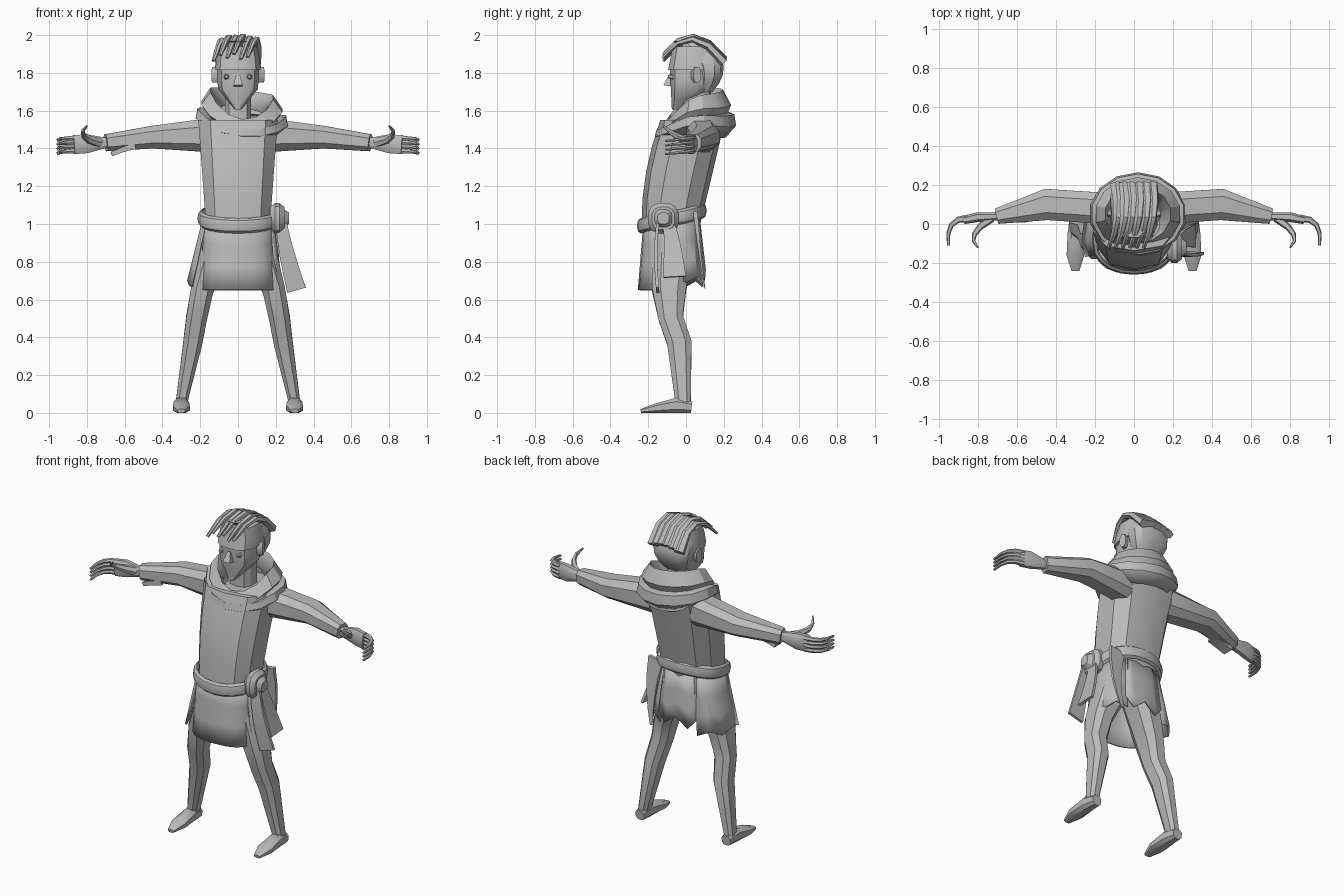
import bpy
import bmesh
from math import sin, cos, pi, radians, copysign
from mathutils import Vector

cube = bpy.data.objects.get("Cube")
if cube:
    bpy.data.objects.remove(cube)

ALONG_X, ALONG_Y, ALONG_Z = Vector((1, 0, 0)), Vector((0, 1, 0)), Vector((0, 0, 1))
shade = (.5, .5, .5, 1)
grey = bpy.data.materials.new("plain grey")
grey.use_nodes = True
grey.diffuse_color = shade
grey.node_tree.nodes["Principled BSDF"].inputs["Base Color"].default_value = shade


def skin(name, rings, cap=True, closed=True, mirror=False, thick=0):
    """Bridge rings of points into one surface and make it an object."""
    bm = bmesh.new()
    loops = [[bm.verts.new(point) for point in ring] for ring in rings]
    count = len(loops[0])
    for low, high in zip(loops, loops[1:]):
        for i in range(count if closed else count - 1):
            j = (i + 1) % count
            bm.faces.new((low[i], low[j], high[j], high[i]))
    if cap:
        bm.faces.new(loops[0])
        bm.faces.new(loops[-1])
    bmesh.ops.recalc_face_normals(bm, faces=bm.faces)
    mesh = bpy.data.meshes.new(name)
    bm.to_mesh(mesh)
    bm.free()
    mesh.materials.append(grey)
    part = bpy.data.objects.new(name, mesh)
    bpy.context.collection.objects.link(part)
    bpy.ops.object.select_all(action='DESELECT')
    part.select_set(True)
    bpy.context.view_layer.objects.active = part
    bpy.ops.object.shade_smooth_by_angle(angle=radians(30))
    if thick:
        part.modifiers.new("Thickness", 'SOLIDIFY').thickness = thick
    if mirror:
        part.modifiers.new("Mirror", 'MIRROR')


def soft(value, power=.75):
    return copysign(abs(value) ** power, value)


def outline(centre, half_a, half_b, sides):
    """Rounded-box cross-section spanned by two half vectors."""
    angles = [2 * pi * (i + .5) / sides for i in range(sides)]
    fit = soft(cos(pi / sides))
    return [centre + half_a * soft(cos(a)) / fit + half_b * soft(sin(a)) / fit for a in angles]


def chain(name, path, side, sides=8, **options):
    """Solid along points, each followed by its half width and half thickness."""
    points = [Vector(step[:3]) for step in path]
    rings = []
    for i, (point, step) in enumerate(zip(points, path)):
        ahead = points[min(i + 1, len(points) - 1)]
        tangent = (ahead - points[max(i - 1, 0)]).normalized()
        across = (side - tangent * side.dot(tangent)).normalized()
        wide, thick = step[3:]
        rings.append(outline(point, across * wide, tangent.cross(across) * thick, sides))
    skin(name, rings, **options)


def strand(name, start, bend, end, side, wide, thick, taper=.6, sides=6, **options):
    """Curved piece with a width that changes towards its end."""
    path = []
    for i in range(5):
        t = i / 4
        point = Vector(start).lerp(Vector(bend), t).lerp(Vector(bend).lerp(Vector(end), t), t)
        path.append((*point, wide * (1 - taper * t), thick * (1 - max(taper, 0) * t)))
    chain(name, path, side, sides, **options)


def upright(name, bottom, top, rule, steps=4, sides=10):
    """Stack of level sections; the rule gives half width, front and back."""
    rings = []
    for i in range(steps + 1):
        t = i / steps
        half, front, back = rule(t)
        centre = Vector((0, (front + back) / 2, bottom + (top - bottom) * t))
        rings.append(outline(centre, ALONG_X * half, ALONG_Y * (back - front) / 2, sides))
    skin(name, rings)


# Torso and neck
upright("tunic_body", 1, 1.55, lambda t: (.17 + .04 * t, -.23 + .1 * t * t, .07 + .13 * t))
upright("neck", 1.5, 1.74, lambda t: (.07, -.02, .13), steps=1)


# Skirt panels around the hips, with zigzag hems
def panel(name, first, last, flare, hem, zigzag=0, steps=4):
    rings = []
    for row in range(4):
        t = row / 3
        ring = []
        for i in range(steps + 1):
            a = radians(first + (last - first) * i / steps)
            drop = 1.02 - hem - zigzag * (i % 2)
            ring.append((soft(cos(a)) * (.19 + flare * t),
                         soft(sin(a)) * (.15 + .03 * t) - .075,
                         1.02 - drop * t))
        rings.append(ring)
    skin(name, rings, cap=False, closed=False, thick=.012)


panel("skirt_front", 195, 345, .02, .65, steps=8)
panel("skirt_left", -25, 65, .04, .69, .03)
panel("skirt_right", 115, 205, .08, .67, .03)
panel("skirt_back", 60, 120, .03, .76, -.06)


# Belt, sagging at the front
def hip_ring(grow, lift):
    angles = [pi * i / 10 for i in range(20)]
    return [(cos(a) * (.19 + grow), soft(sin(a)) * (.16 + grow) - .075,
             1.03 + .04 * sin(a) + lift) for a in angles]


skin("belt", [hip_ring(.02 * abs(sin(a)) + .005, .04 * cos(a))
              for a in [pi * i / 4 for i in range(5)]], cap=False)

# Round coil and hanging strips at the left hip
chain("coil_outer", [(.17 + .025 * i, -.12, 1.03, r, r)
                     for i, r in enumerate((.06, .08, .08, .06))], ALONG_Y, 12)
chain("coil_inner", [(.24, -.12, 1.03, .05, .05), (.27, -.12, 1.03, .03, .03)], ALONG_Y, 12)
strand("ribbon_front", (.23, -.15, 1), (.25, -.17, .85), (.31, -.15, .65),
       ALONG_X, .03, .008, -.7, 4)
strand("ribbon_side", (.23, -.09, 1), (.25, -.07, .9), (.31, -.06, .72),
       ALONG_Y, .03, .008, -1, 4)
strand("belt_tail", (.17, .05, 1.06), (.21, .07, .85), (.17, .1, .66),
       ALONG_X, .05, .012, .8, 4)

# Legs and feet
chain("leg", [(.1, -.07, .9, .09, .11), (.19, -.09, .65, .06, .09), (.22, -.08, .5, .055, .065),
              (.24, -.035, .37, .05, .065), (.3, -.015, .05, .03, .04)], ALONG_X, mirror=True)
chain("foot", [(.3, y, tall, wide, tall) for y, wide, tall in
               ((.03, .03, .03), (-.05, .04, .04), (-.16, .045, .025), (-.24, .02, .01))],
      ALONG_X, mirror=True)

# Sleeves and loose cuff
chain("sleeve", [(.15, .08, 1.47, .08, .09), (.45, .1, 1.46, .08, .06),
                 (.7, .04, 1.43, .04, .045)], ALONG_Y, mirror=True)
strand("right_cuff_flap", (-.55, .05, 1.41), (-.6, .04, 1.4), (-.67, .04, 1.37),
       ALONG_Y, .04, .015, .2, 4)

# Hands
chain("palm", [(.69, .04, 1.43, .02, .025), (.8, .035, 1.425, .025, .05),
               (.87, .02, 1.42, .02, .05)], ALONG_Y, mirror=True)
for finger in ("little", "ring", "middle", "index"):
    z = 1.385 + .023 * ("little", "ring", "middle", "index").index(finger)
    strand(finger + "_finger", (.85, .03, z), (.97, .03, z), (.95, -.11, z - .015),
           ALONG_Z, .013, .017, mirror=True)
strand("thumb", (.73, .03, 1.43), (.87, -.06, 1.46), (.8, -.12, 1.52),
       ALONG_Z, .024, .02, .8, mirror=True)

# Cowl: folded rings dipping to a point in front
cowl = []
folds = ((.11, 1.6), (.17, 1.7), (.22, 1.63), (.2, 1.6), (.24, 1.6), (.25, 1.55), (.19, 1.5))
for layer, (radius, height) in enumerate(folds):
    ring = []
    for i in range(14):
        a = 2 * pi * (i + .5) / 14
        front, back = max(-sin(a), 0), max(sin(a), 0)
        dip = (.16 - .015 * layer) * front ** 1.3 - (.02 - .01 * layer) * back
        ring.append((.02 + radius * cos(a), .05 + .86 * radius * sin(a),
                     height - dip - .02 * cos(a)))
    cowl.append(ring)
skin("cowl", cowl, cap=False, thick=.006)

# Head with a pointed jaw and a brow that overhangs the face
upright("face", 1.605, 1.82, lambda t: (.11 * min(1, .15 + 1.6 * t), -.075 - .01 * t,
                                        .21 * t ** .5 - .03), sides=12)
upright("brow", 1.815, 1.94, lambda t: (.12 - .02 * t * t, -.095 + .025 * t, .18 - .03 * t),
        steps=2, sides=12)


# Hair cap and swept locks running from crown to forehead
def cap_section(t):
    bulge = sin(pi * (.2 + .65 * t))
    return .122 * bulge, .06 - .13 * t ** 3, .06 + .14 * bulge


upright("hair_cap", 1.7, 1.97, cap_section, steps=6, sides=12)
for i in range(6):
    x = .036 * (i - 2.5)
    drop = 2 * x * x
    tip = .02 * (i % 2)
    strand(f"hair_lock_{i + 1}", (x, .2, 1.87 - drop), (x + .03, .03, 2.1 - drop),
           (x - .04, -.12, 1.88 + tip - drop), ALONG_X + ALONG_Z / 4, .03, .022, .7)

# Nose, eyes and ears
chain("nose", [(0, -.08, 1.79, .01, .01), (0, -.09, 1.73, .025, .03)], ALONG_X, 4)
chain("eye", [(.06, -.07, 1.78, .014, .014), (.06, -.095, 1.78, .008, .008)],
      ALONG_X, mirror=True)
chain("ear", [(.1, .05, 1.79, .025, .04), (.135, .06, 1.79, .02, .04)], ALONG_Y, mirror=True)
